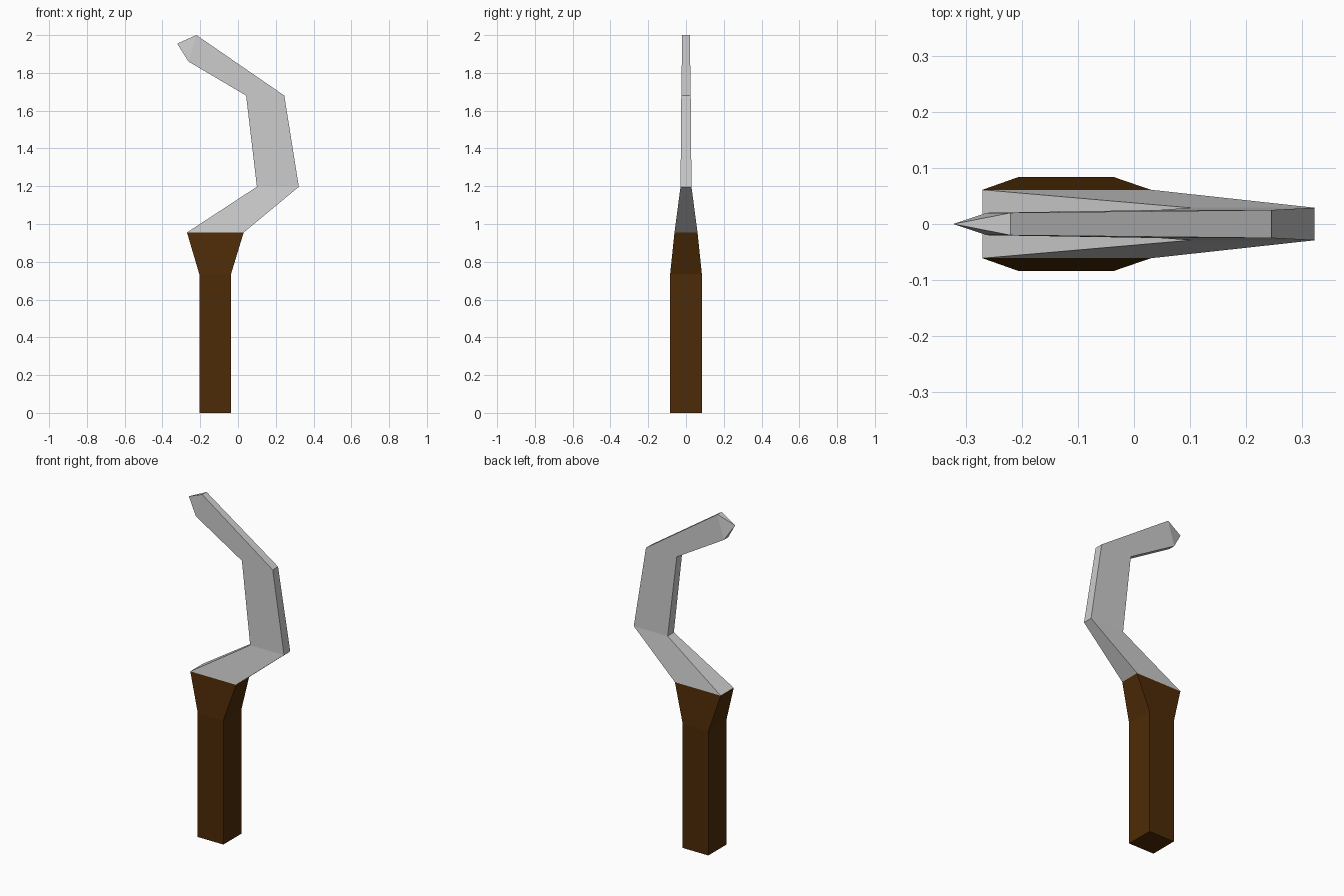
import bpy, bmesh

if "Cube" in bpy.data.objects:
    bpy.data.objects.remove(bpy.data.objects["Cube"])


def loft(name, sections, color=None, cap_start=False, tip=None):
    """Skin four-sided sections: (left x, left z, right x, right z, half depth)."""
    bm = bmesh.new()
    rings = []
    for lx, lz, rx, rz, d in sections:
        corners = ((lx, -d, lz), (rx, -d, rz), (rx, d, rz), (lx, d, lz))
        rings.append([bm.verts.new(c) for c in corners])
    for a, b in zip(rings, rings[1:]):
        for i in range(4):
            j = (i + 1) % 4
            bm.faces.new((a[i], a[j], b[j], b[i]))
    if cap_start:
        bm.faces.new(rings[0][::-1])
    if tip:
        point = bm.verts.new(tip)
        for i in range(4):
            bm.faces.new((rings[-1][i], rings[-1][(i + 1) % 4], point))
    mesh = bpy.data.meshes.new(name)
    bm.to_mesh(mesh)
    bm.free()
    obj = bpy.data.objects.new(name, mesh)
    bpy.context.collection.objects.link(obj)
    if color:
        mat = bpy.data.materials.new(name + "_material")
        mat.diffuse_color = color
        mat.use_nodes = True
        mat.node_tree.nodes["Principled BSDF"].inputs["Base Color"].default_value = mat.diffuse_color
        mesh.materials.append(mat)
    return obj


# Square wooden grip flaring into a wide, thin collar
loft("handle", [
    (-0.205, 0.0, -0.037, 0.0, 0.084),
    (-0.205, 0.735, -0.037, 0.735, 0.084),
    (-0.27, 0.955, 0.03, 0.955, 0.061),
], color=(0.074, 0.024, 0.002, 1), cap_start=True)

# Hooked blade, thinning toward a pointed tip
loft("blade", [
    (-0.27, 0.955, 0.03, 0.955, 0.061),
    (0.10, 1.197, 0.322, 1.197, 0.029),
    (0.043, 1.68, 0.245, 1.68, 0.025),
    (-0.262, 1.86, -0.22, 2.0, 0.02),
], tip=(-0.322, 0.0, 1.955))
